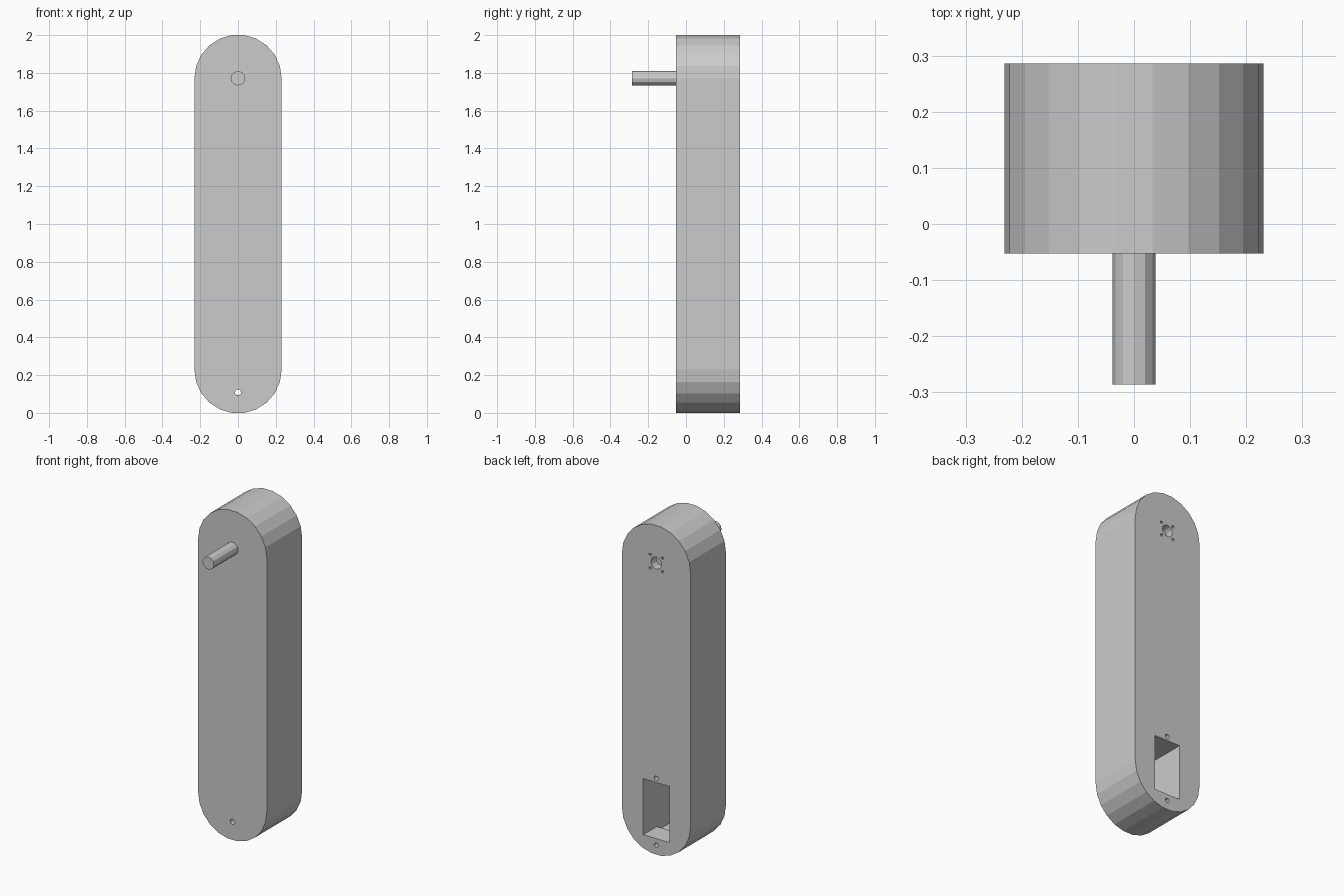
import bpy, bmesh, math

if "Cube" in bpy.data.objects:
    bpy.data.objects.remove(bpy.data.objects["Cube"])

R = 0.231                                  # end radius of the arm
C = R * math.cos(math.pi / 22)             # flat facet sits at the very end
FRONT, BACK = -0.053, 0.286
TOP = 2 - C                                # axis height of the peg


def prism(name, pts, y0, y1):
    """Extrude an x-z outline from y0 to y1."""
    bm = bmesh.new()
    face = bm.faces.new([bm.verts.new((x, y0, z)) for x, z in pts])
    ext = bmesh.ops.extrude_face_region(bm, geom=[face])
    for v in ext["geom"]:
        if isinstance(v, bmesh.types.BMVert):
            v.co.y = y1
    bmesh.ops.recalc_face_normals(bm, faces=bm.faces)
    mesh = bpy.data.meshes.new(name)
    bm.to_mesh(mesh)
    bm.free()
    ob = bpy.data.objects.new(name, mesh)
    bpy.context.collection.objects.link(ob)
    return ob


def circle(x, z, r, n=12):
    return [(x + r * math.sin(2 * math.pi * i / n),
             z + r * math.cos(2 * math.pi * i / n)) for i in range(n)]


def rect(w, z0, z1):
    return [(-w, z0), (w, z0), (w, z1), (-w, z1)]


def cut(body, pts, y0, y1):
    """Subtract a prism from the body and discard the cutter."""
    cutter = prism("cutter", pts, y0, y1)
    cutter.hide_render = True
    mod = body.modifiers.new("cut", "BOOLEAN")
    mod.operation = "DIFFERENCE"
    mod.solver = "EXACT"
    mod.object = cutter
    bpy.context.view_layer.objects.active = body
    bpy.ops.object.modifier_apply(modifier=mod.name)
    bpy.data.objects.remove(cutter)


# Arm body: stadium outline with eleven facets on each round end
outline = []
for cz, start in ((TOP, 0), (C, math.pi)):
    for i in range(12):
        a = start + math.pi * i / 11
        outline.append((R * math.cos(a), cz + R * math.sin(a)))
arm = prism("arm_body", outline, FRONT, BACK)

# Motor pocket in the back, its floor dropping a little deeper inside
cut(arm, rect(0.088, 0.096, 0.437), 0.0, BACK + 0.05)
cut(arm, rect(0.088, 0.07, 0.4369), 0.0001, BACK - 0.13)

# Mounting screw holes above and below the pocket
for z in (0.056, 0.463):
    cut(arm, circle(0, z, 0.014), BACK - 0.1, BACK + 0.05)

# Cable hole through the front wall into the pocket
cut(arm, circle(0, 0.109, 0.016), FRONT - 0.05, 0.05)

# Horn recess and its four screw holes at the top of the back
cut(arm, circle(0, TOP, 0.036), BACK - 0.05, BACK + 0.05)
for sx in (-1, 1):
    for sz in (-1, 1):
        cut(arm, circle(sx * 0.041, TOP + sz * 0.041, 0.008, 8),
            BACK - 0.05, BACK + 0.05)

# Peg on the front
prism("front_peg", circle(0, TOP, 0.0385), -0.286, FRONT + 0.01)
